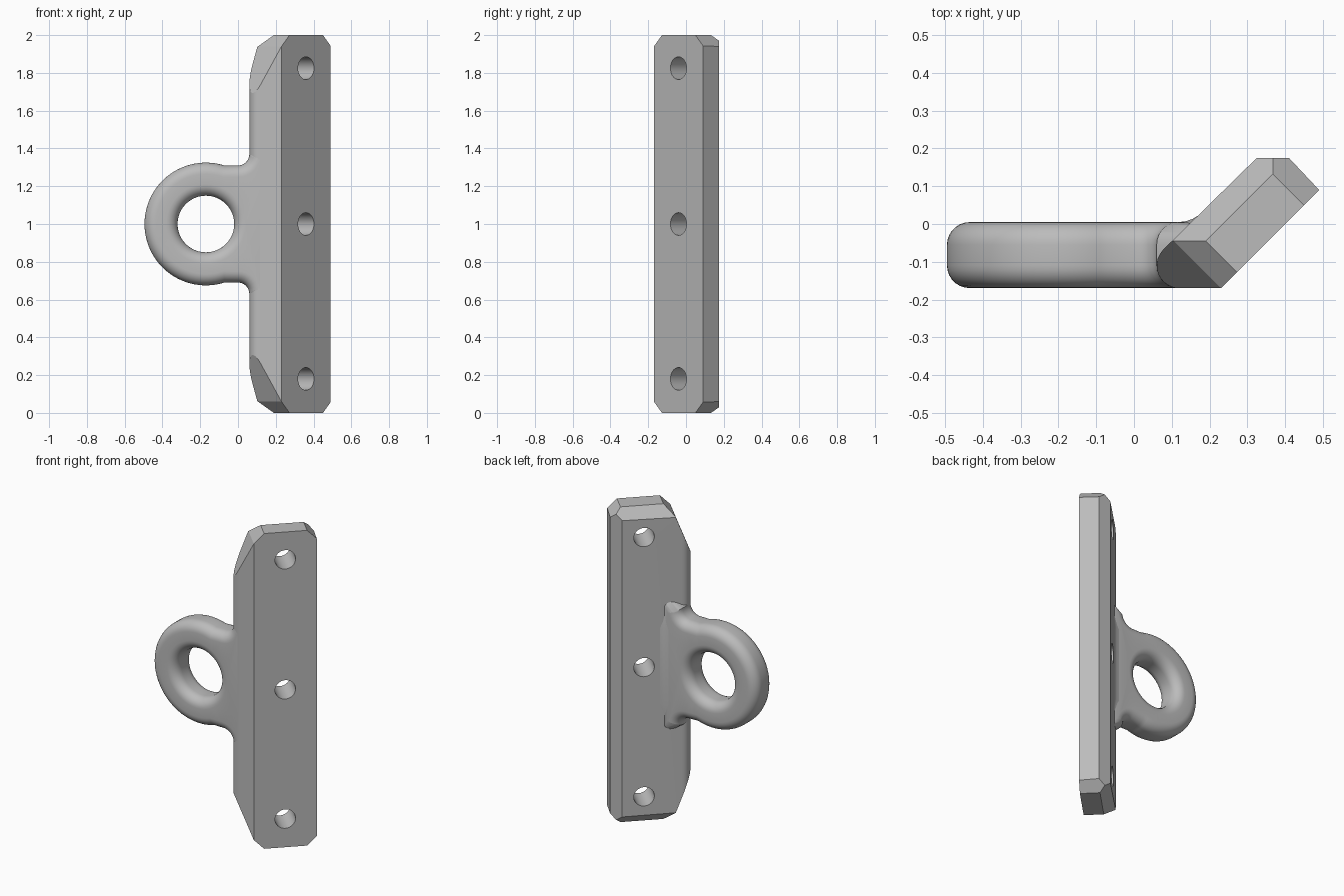
import bpy, bmesh, math
from math import sin, cos, pi, radians
from mathutils import Vector, Matrix

if "Cube" in bpy.data.objects:
    bpy.data.objects.remove(bpy.data.objects["Cube"], do_unlink=True)

GREY = (0.5, 0.5, 0.5, 1)
metal = bpy.data.materials.new("grey_metal")
metal.use_nodes = True
metal.diffuse_color = GREY
metal.node_tree.nodes["Principled BSDF"].inputs["Base Color"].default_value = GREY


def make(name, bm):
    bmesh.ops.recalc_face_normals(bm, faces=bm.faces[:])
    mesh = bpy.data.meshes.new(name)
    bm.to_mesh(mesh)
    bm.free()
    mesh.materials.append(metal)
    ob = bpy.data.objects.new(name, mesh)
    bpy.context.collection.objects.link(ob)
    return ob


def activate(ob):
    bpy.ops.object.select_all(action='DESELECT')
    ob.select_set(True)
    bpy.context.view_layer.objects.active = ob


def smooth(ob, angle):
    activate(ob)
    bpy.ops.object.shade_smooth_by_angle(angle=radians(angle))


def arc(cx, cy, r, a0, a1, n):
    angles = [radians(a0 + (a1 - a0) * i / n) for i in range(n + 1)]
    return [(cx + r * cos(a), cy + r * sin(a)) for a in angles]


def bridge(bm, a, b):
    for i in range(len(a)):
        j = (i + 1) % len(a)
        bm.faces.new((a[i], a[j], b[j], b[i]))


# Mounting plate: slanted profile with one rounded edge, extruded upward
along = Vector((1, 1, 0)).normalized()
front = Vector((1, -1, 0)).normalized()
up = Vector((0, 0, 1))
profile = [(0.23, -0.17), (0.49, 0.09), (0.41, 0.175), (0.325, 0.175)]
profile += arc(0.12, -0.11, 0.06, 135, 270, 10)
bm = bmesh.new()
low, high = [[bm.verts.new((x, y, z)) for x, y in profile] for z in (0, 2)]
bridge(bm, low, high)
bm.faces.new(low)
bm.faces.new(high)

# Chamfers on the end, back and inner corner, at the top and the bottom
cuts = [((0.45, 0.05, 2), along + up),
        ((0.19, -0.045, 2), up - front),
        ((0.19, -0.045, 2), up - along),
        ((0.23, -0.17, 1.94), 0.085 * up - 0.22 * along)]
for point, normal in cuts:
    for flip in (False, True):
        p, n = Vector(point), normal.copy()
        if flip:
            p.z, n.z = 2 - p.z, -n.z
        bmesh.ops.bisect_plane(bm, geom=bm.verts[:] + bm.edges[:] + bm.faces[:],
                               plane_co=p, plane_no=n, clear_outer=True, dist=1e-5)
        bmesh.ops.holes_fill(bm, edges=[e for e in bm.edges if e.is_boundary], sides=0)
plate = make("mounting_plate", bm)

# Three bolt holes through the plate
bm = bmesh.new()
turn = front.to_track_quat('Z', 'Y').to_matrix().to_4x4()
for z in (0.18, 1, 1.825):
    bmesh.ops.create_cone(bm, cap_ends=True, segments=32, radius1=0.06, radius2=0.06,
                          depth=0.6, matrix=Matrix.Translation((0.3, 0.02, z)) @ turn)
cutter = make("bolt_hole_cutter", bm)
cutter.hide_render = True
activate(plate)
mod = plate.modifiers.new("bolt_holes", 'BOOLEAN')
mod.operation, mod.solver, mod.object = 'DIFFERENCE', 'EXACT', cutter
bpy.ops.object.modifier_apply(modifier=mod.name)
bpy.data.objects.remove(cutter, do_unlink=True)
smooth(plate, 20)


# Ring and neck: outline with an eye, rounded on every rim
def inset(points, d):
    result = []
    for i, p in enumerate(points):
        p = Vector(p)
        e1 = (p - Vector(points[i - 1])).normalized()
        e2 = (Vector(points[(i + 1) % len(points)]) - p).normalized()
        n1, n2 = Vector((e1.y, -e1.x)), Vector((e2.y, -e2.x))
        result.append(p - d * (n1 + n2) / (1 + n1.dot(n2)))
    return result


upper = [(0.19, 1.46)] + arc(0, 1.37, 0.06, 0, -90, 8) + arc(-0.17, 1, 0.325, 72, 180, 26)
outline = upper + [(x, 2 - z) for x, z in reversed(upper[:-1])]
eye = arc(-0.17, 1, 0.15, 360, 0, 48)[:-1]
RIM, Y0, Y1, STEPS = 0.06, -0.1695, 0.005, 7
rim = [(RIM * (1 - sin(a)), RIM * (1 - cos(a)))
       for a in [pi / 2 * k / STEPS for k in range(STEPS + 1)]]
section = [(d, Y0 + h) for d, h in rim] + [(d, Y1 - h) for d, h in reversed(rim)]
bm = bmesh.new()
caps = [[], []]
for points in (outline, eye):
    loops = [[bm.verts.new((x, y, z)) for x, z in inset(points, d)] for d, y in section]
    for a, b in zip(loops, loops[1:]):
        bridge(bm, a, b)
    for edges, loop in zip(caps, (loops[0], loops[-1])):
        edges += [bm.edges.get((loop[i - 1], loop[i])) for i in range(len(loop))]
for edges in caps:
    bmesh.ops.triangle_fill(bm, edges=edges, use_beauty=True)
smooth(make("eye_ring", bm), 40)

# Fillet blending the neck into the back of the plate
root = Vector((0.155, 0.002))
blend = [Vector(p) for p in ((0.115, 0.0045), (0.138, 0.0075), (0.155, 0.0135),
                             (0.17, 0.0225), (0.185, 0.0345), (0.16, -0.02))]
bm = bmesh.new()
loops = []
for z, s in ((0.68, 0.2), (0.76, 1), (1.24, 1), (1.32, 0.2)):
    loops.append([bm.verts.new((*(root + (p - root) * s), z)) for p in blend])
for a, b in zip(loops, loops[1:]):
    bridge(bm, a, b)
bm.faces.new(loops[0])
bm.faces.new(loops[-1])
smooth(make("neck_fillet", bm), 40)
